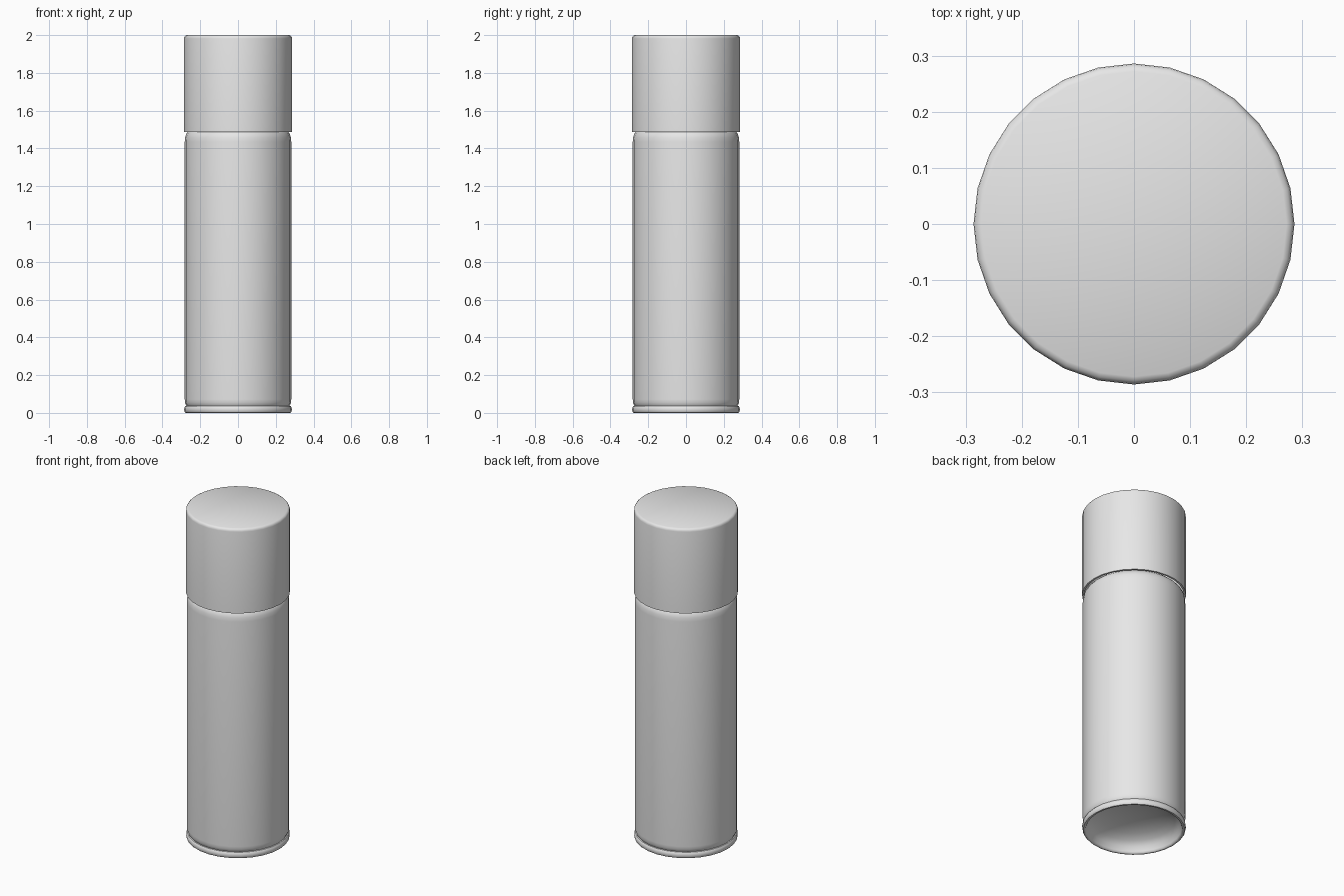
import bpy, math

if "Cube" in bpy.data.objects:
    bpy.data.objects.remove(bpy.data.objects["Cube"])

SIDES = 28

grey = bpy.data.materials.new("plain_grey")
grey.diffuse_color = (0.8, 0.8, 0.8, 1)
grey.use_nodes = True
grey.node_tree.nodes["Principled BSDF"].inputs["Base Color"].default_value = grey.diffuse_color


def lathe(name, profile):
    """Spin a (radius, height) profile round z; radius 0 makes a pole."""
    verts, faces, rings = [], [], []
    for r, z in profile:
        n = 1 if r == 0 else SIDES
        rings.append([len(verts) + i for i in range(n)])
        for i in range(n):
            a = 2 * math.pi * i / SIDES
            verts.append((r * math.cos(a), r * math.sin(a), z))
    for lo, hi in zip(rings, rings[1:]):
        for i in range(SIDES):
            j = (i + 1) % SIDES
            if len(lo) == 1:
                faces.append((lo[0], hi[j], hi[i]))
            elif len(hi) == 1:
                faces.append((lo[i], lo[j], hi[0]))
            else:
                faces.append((lo[i], lo[j], hi[j], hi[i]))
    mesh = bpy.data.meshes.new(name)
    mesh.from_pydata(verts, [], faces)
    mesh.materials.append(grey)
    ob = bpy.data.objects.new(name, mesh)
    bpy.context.collection.objects.link(ob)
    bpy.ops.object.select_all(action='DESELECT')
    ob.select_set(True)
    bpy.context.view_layer.objects.active = ob
    bpy.ops.object.shade_smooth_by_angle(angle=math.radians(40))
    return ob


# can body: tucked-in foot, straight wall, rounded shoulder and dome under the cap
lathe("can_body", [(0.270, 0.033), (0.276, 0.042), (0.281, 0.055), (0.282, 0.072),
                   (0.282, 1.435), (0.280, 1.458), (0.274, 1.477), (0.264, 1.490),
                   (0.235, 1.515), (0.185, 1.55), (0.13, 1.575), (0.0, 1.58)])

# rolled bottom rim with the concave base inside it
dome = [(0.262 * math.sin(t), 0.012 + 0.10 * math.cos(t))
        for t in (math.pi / 2 * k / 6 for k in range(1, 7))]
lathe("base_rim", [(0, 0.112)] + dome + [(0.266, 0.003), (0.272, 0.0), (0.279, 0.001),
                   (0.284, 0.007), (0.285, 0.018), (0.284, 0.029), (0.279, 0.036),
                   (0.268, 0.037)])

# hollow cap with a softened top edge
lathe("cap", [(0, 1.985), (0.272, 1.985), (0.275, 1.488), (0.286, 1.488),
              (0.286, 1.982), (0.2845, 1.990), (0.280, 1.996), (0.272, 2.0), (0, 2.0)])
